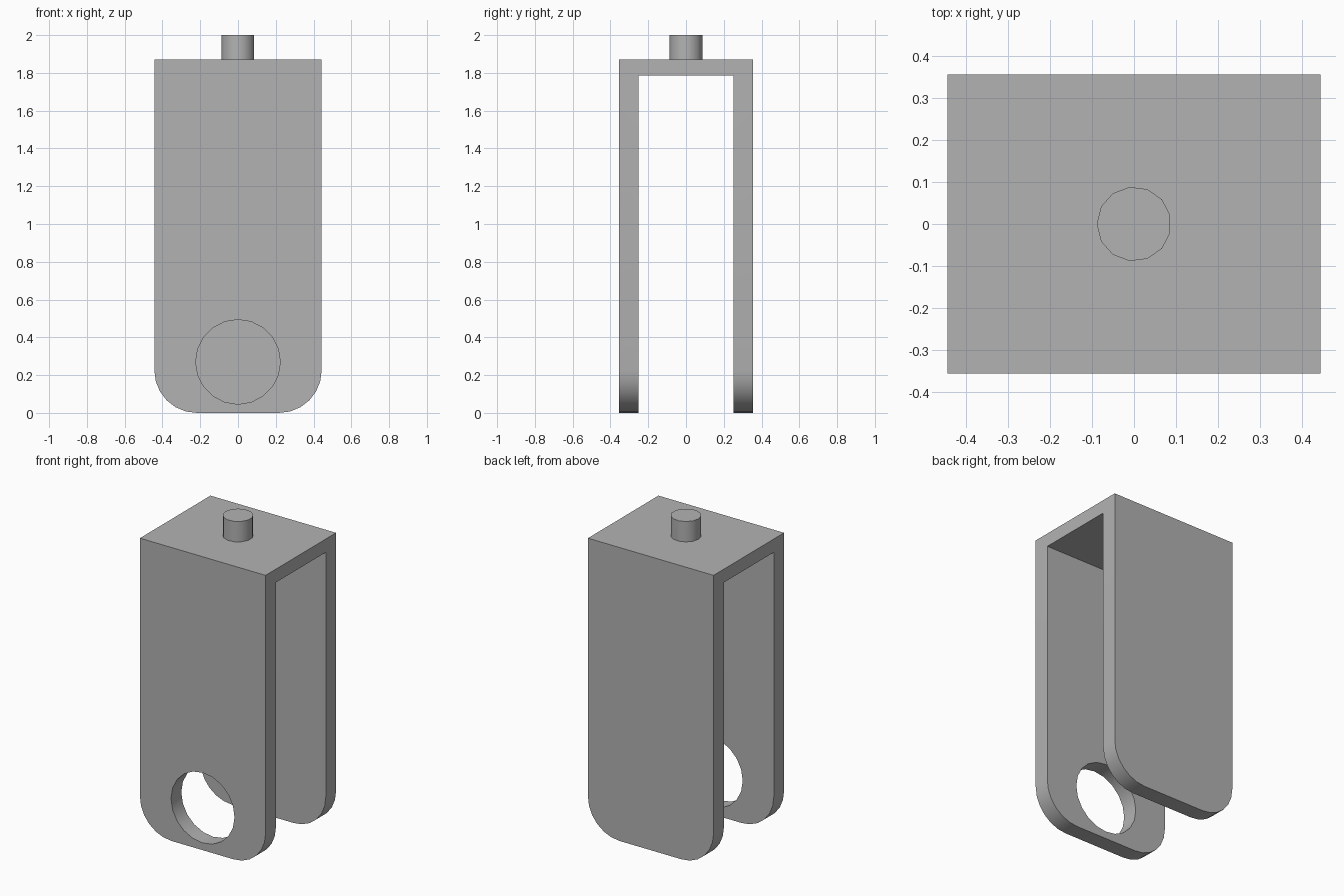
import bpy
import bmesh
from math import cos, sin, pi, radians
from mathutils import Matrix

HALF_W, HALF_D, TOP = 0.443, 0.355, 1.87
INNER_D, UNDERSIDE = 0.251, 1.785
CORNER, STEPS = 0.225, 6
HOLE_R, HOLE_Z, PEG_R = 0.224, 0.27, 0.0885

cube = bpy.data.objects.get("Cube")
if cube:
    bpy.data.objects.remove(cube, do_unlink=True)

grey = bpy.data.materials.new("plain grey")
grey.use_nodes = True
grey.diffuse_color = (0.448, 0.448, 0.448, 1)
grey.node_tree.nodes["Principled BSDF"].inputs["Base Color"].default_value = grey.diffuse_color


def make_object(name, bm):
    bmesh.ops.recalc_face_normals(bm, faces=bm.faces)
    mesh = bpy.data.meshes.new(name)
    bm.to_mesh(mesh)
    bm.free()
    mesh.materials.append(grey)
    obj = bpy.data.objects.new(name, mesh)
    bpy.context.collection.objects.link(obj)
    return obj


def cylinder(name, radius, depth, sides, matrix):
    bm = bmesh.new()
    bmesh.ops.create_cone(bm, cap_ends=True, segments=sides, radius1=radius,
                          radius2=radius, depth=depth, matrix=matrix)
    return make_object(name, bm)


def activate(obj):
    bpy.ops.object.select_all(action='DESELECT')
    bpy.context.view_layer.objects.active = obj
    obj.select_set(True)


def cut(obj, cutter):
    cutter.hide_render = True
    mod = obj.modifiers.new("cut", 'BOOLEAN')
    mod.operation, mod.solver, mod.object = 'DIFFERENCE', 'EXACT', cutter
    activate(obj)
    bpy.ops.object.modifier_apply(modifier=mod.name)
    bpy.data.objects.remove(cutter, do_unlink=True)


# Solid block with rounded lower corners, extruded front to back
right = [(HALF_W - CORNER + CORNER * sin(a), CORNER - CORNER * cos(a))
         for a in (i * pi / 2 / STEPS for i in range(STEPS + 1))]
right.append((HALF_W, TOP))
outline = right + [(-x, z) for x, z in reversed(right)]
bm = bmesh.new()
face = bm.faces.new([bm.verts.new((x, -HALF_D, z)) for x, z in outline])
new = bmesh.ops.extrude_face_region(bm, geom=[face])["geom"]
bmesh.ops.translate(bm, vec=(0, 2 * HALF_D, 0),
                    verts=[v for v in new if isinstance(v, bmesh.types.BMVert)])
bracket = make_object("fork_bracket", bm)

# Channel between the two legs
bm = bmesh.new()
bmesh.ops.create_cube(bm, size=1, matrix=Matrix.Translation((0, 0, UNDERSIDE - 1))
                      @ Matrix.Diagonal((2, 2 * INNER_D, 2, 1)))
cut(bracket, make_object("channel_cutter", bm))

# Round hole through the front leg only
cut(bracket, cylinder("hole_cutter", HOLE_R, 0.3, 20,
                      Matrix.Translation((0, -0.3, HOLE_Z)) @ Matrix.Rotation(pi / 2, 4, 'X')
                      @ Matrix.Rotation(pi / 2, 4, 'Z')))

# Mounting peg on top
peg = cylinder("top_peg", PEG_R, 2 - TOP, 13,
               Matrix.Translation((0, 0, (2 + TOP) / 2)) @ Matrix.Rotation(pi / 2, 4, 'Z'))
xs = [v.co.x for v in peg.data.vertices]
if max(xs) > -min(xs):
    peg.data.transform(Matrix.Rotation(pi, 4, 'Z'))

for part in (bracket, peg):
    activate(part)
    bpy.ops.object.shade_smooth_by_angle(angle=radians(35))
